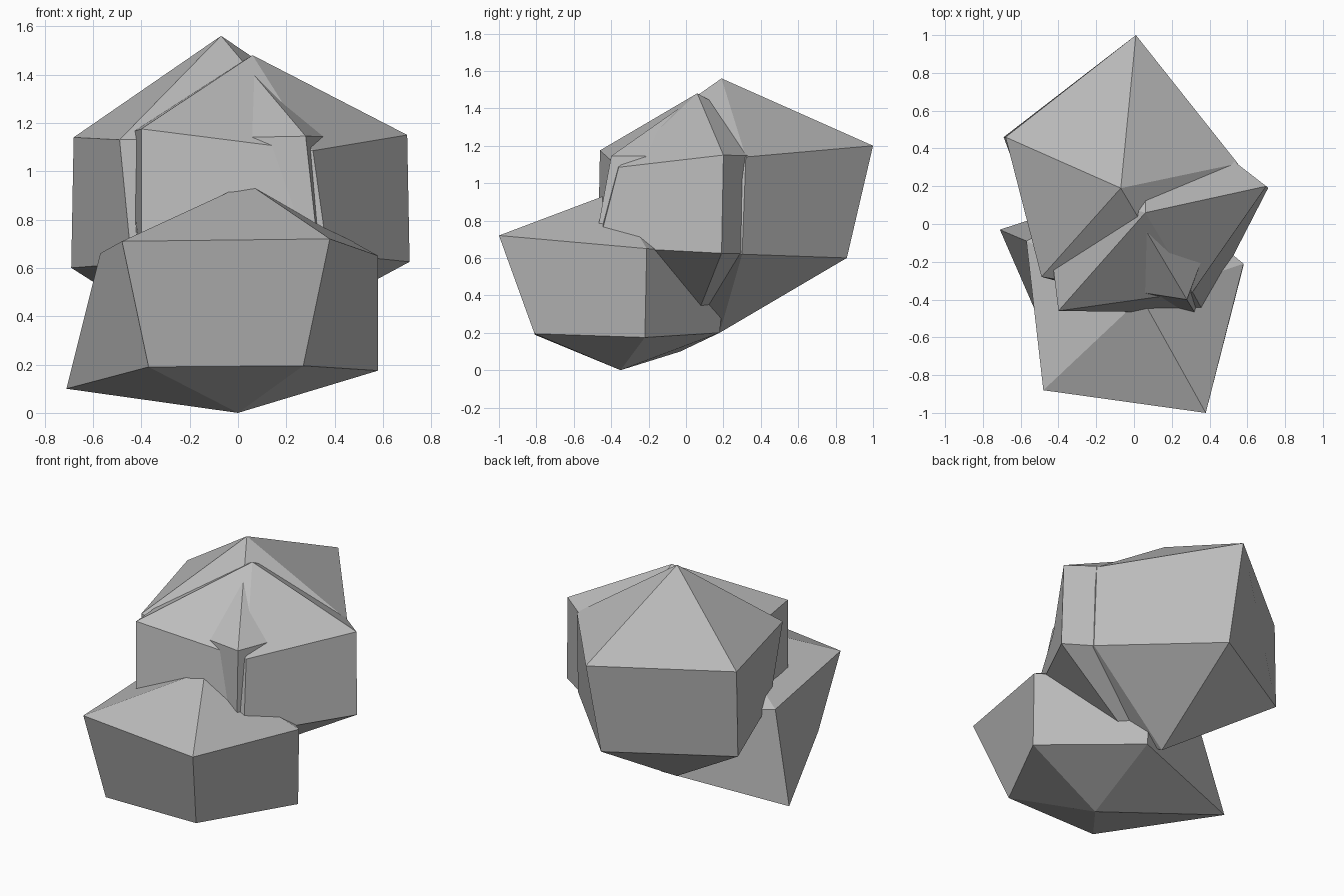
import bpy
import bmesh

# Remove the default cube if present
default_cube = bpy.data.objects.get("Cube")
if default_cube:
    bpy.data.objects.remove(default_cube, do_unlink=True)


def make_material(name, colour):
    material = bpy.data.materials.new(name)
    material.use_nodes = True
    material.diffuse_color = colour
    shader = next(n for n in material.node_tree.nodes if n.type == 'BSDF_PRINCIPLED')
    shader.inputs["Base Color"].default_value = colour
    shader.inputs["Roughness"].default_value = 0.9
    return material


stone_grey = make_material("stone grey", (0.5, 0.5, 0.5, 1))


def make_boulder(name, top, upper_ring, lower_ring, bottom):
    """Faceted boulder: a peak, two irregular rings of corners and a lower tip."""
    bm = bmesh.new()
    peak, tip = bm.verts.new(top), bm.verts.new(bottom)
    upper = [bm.verts.new(corner) for corner in upper_ring]
    lower = [bm.verts.new(corner) for corner in lower_ring]
    for i in range(len(upper)):
        j = (i + 1) % len(upper)
        bm.faces.new((peak, upper[i], upper[j]))
        bm.faces.new((upper[i], lower[i], lower[j], upper[j]))
        bm.faces.new((tip, lower[j], lower[i]))
    bmesh.ops.recalc_face_normals(bm, faces=bm.faces)
    mesh = bpy.data.meshes.new(name)
    bm.to_mesh(mesh)
    bm.free()
    mesh.materials.append(stone_grey)
    boulder = bpy.data.objects.new(name, mesh)
    bpy.context.collection.objects.link(boulder)
    return boulder


# Tall boulder at the back
make_boulder(
    "back_boulder",
    top=(-0.07, 0.19, 1.56),
    upper_ring=[(0.55, 0.32, 1.14), (0.01, 1, 1.2), (-0.68, 0.46, 1.14),
                (-0.49, -0.28, 1.13), (0.28, -0.4, 1.145)],
    lower_ring=[(0.555, 0.3, 0.62), (0, 0.86, 0.6), (-0.69, 0.46, 0.6),
                (-0.44, -0.22, 0.62), (0.34, -0.5, 0.6)],
    bottom=(-0.06, 0.18, 0.2),
)

# Middle boulder, sunk into the back one
make_boulder(
    "middle_boulder",
    top=(0.06, 0.06, 1.48),
    upper_ring=[(0.7, 0.2, 1.15), (0.08, 0.68, 1.14), (-0.48, 0.2, 1.15),
                (-0.4, -0.46, 1.175), (0.31, -0.36, 1.085)],
    lower_ring=[(0.71, 0.19, 0.625), (0.08, 0.6, 0.62), (-0.44, 0.2, 0.62),
                (-0.4, -0.46, 0.65), (0.37, -0.47, 0.66)],
    bottom=(0.05, 0.05, 0.27),
)

# Low boulder at the front
make_boulder(
    "front_boulder",
    top=(0.04, -0.39, 0.95),
    upper_ring=[(0.58, -0.21, 0.65), (0.05, 0.22, 0.62), (-0.57, -0.09, 0.66),
                (-0.48, -0.88, 0.71), (0.38, -1, 0.72)],
    lower_ring=[(0.58, -0.22, 0.175), (0.05, 0.18, 0.2), (-0.71, -0.03, 0.1),
                (-0.37, -0.81, 0.19), (0.27, -0.81, 0.195)],
    bottom=(0, -0.35, 0),
)
